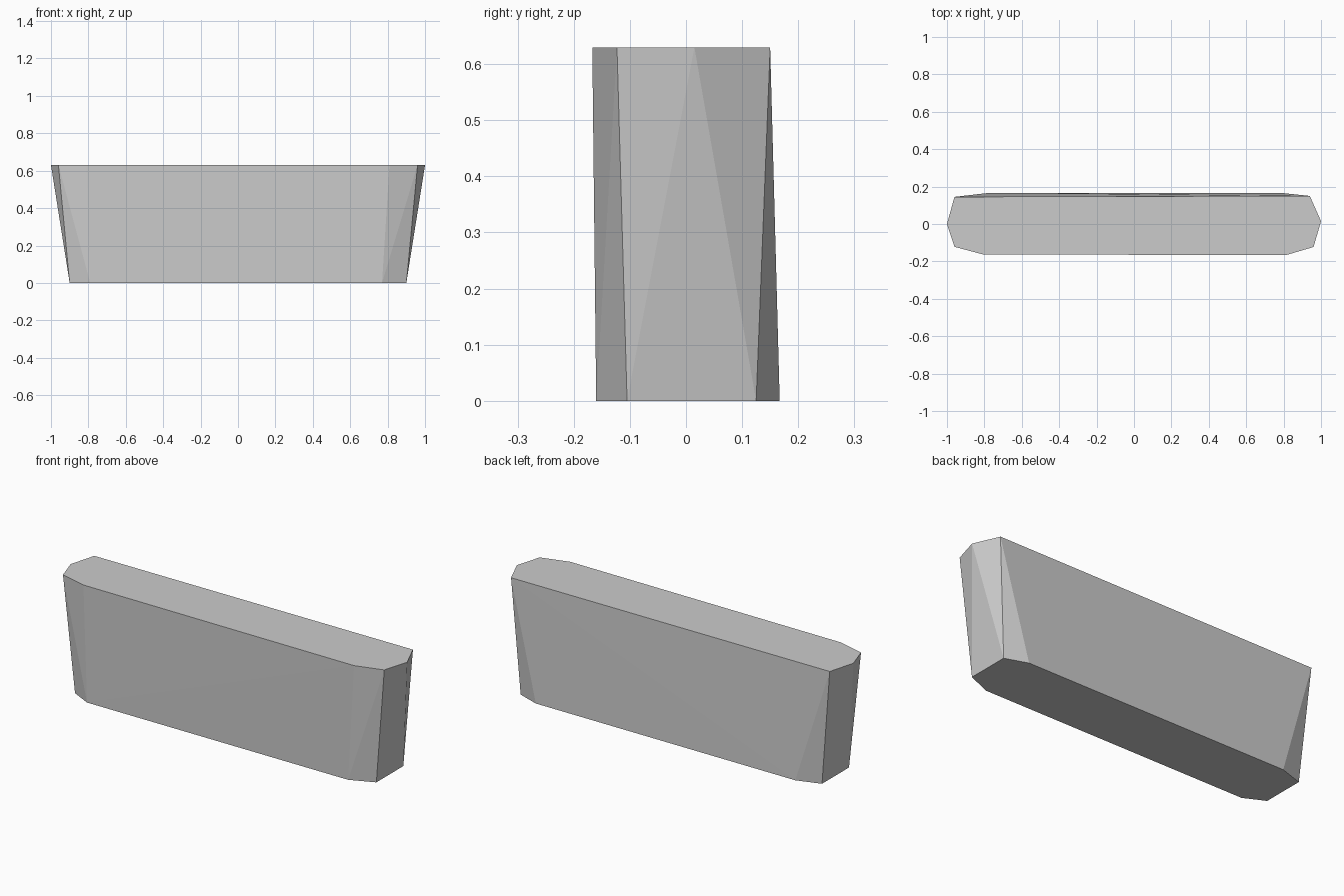
import bpy
import bmesh

cube = bpy.data.objects.get("Cube")
if cube:
    bpy.data.objects.remove(cube, do_unlink=True)

# Plain grey material
grey = bpy.data.materials.new("light_grey")
grey.use_nodes = True
colour = (0.6, 0.6, 0.6, 1)
grey.diffuse_color = colour
grey.node_tree.nodes["Principled BSDF"].inputs["Base Color"].default_value = colour

# Chamfered outlines of the flat base and the wider flat top
HEIGHT = 0.63
base = [(-0.9, -0.105), (-0.79, -0.16), (0.77, -0.16), (0.9, -0.105),
        (0.9, 0.125), (0.78, 0.167), (-0.77, 0.167), (-0.9, 0.125)]
top = [(-1, 0), (-0.96, -0.122), (-0.81, -0.162), (0.81, -0.167),
       (0.96, -0.123), (1, 0.015), (0.94, 0.15), (-0.96, 0.145)]

# Flared block: faceted skin stretched between the two outlines
bm = bmesh.new()
for outline, z in ((base, 0), (top, HEIGHT)):
    for x, y in outline:
        bm.verts.new((x, y, z))
bmesh.ops.convex_hull(bm, input=bm.verts)
bmesh.ops.dissolve_limit(bm, angle_limit=0.002, verts=bm.verts, edges=bm.edges)
bmesh.ops.recalc_face_normals(bm, faces=bm.faces)

mesh = bpy.data.meshes.new("flared_block")
bm.to_mesh(mesh)
bm.free()
mesh.materials.append(grey)
block = bpy.data.objects.new("flared_block", mesh)
bpy.context.collection.objects.link(block)
